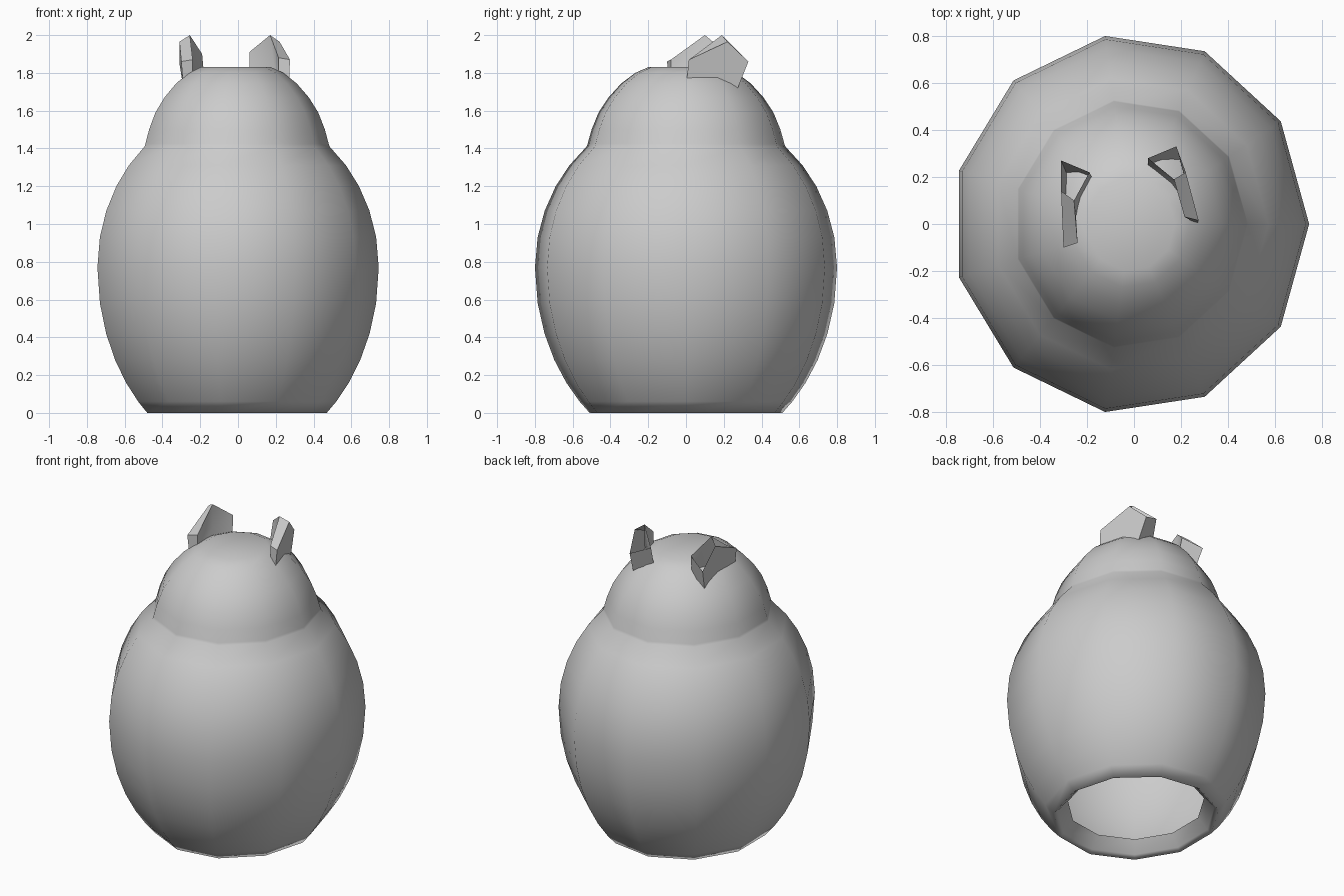
import bpy, bmesh
from math import cos, sin, pi, sqrt

if "Cube" in bpy.data.objects:
    bpy.data.objects.remove(bpy.data.objects["Cube"])

SIDES = 11


def make_object(name, bm):
    bmesh.ops.recalc_face_normals(bm, faces=bm.faces)
    for f in bm.faces:
        f.smooth = True
    mesh = bpy.data.meshes.new(name)
    bm.to_mesh(mesh)
    bm.free()
    ob = bpy.data.objects.new(name, mesh)
    bpy.context.collection.objects.link(ob)
    return ob


# body and head: one 11-sided turned shell, open underneath
profile = [(0.40, 0.09), (0.46, 0.02), (0.485, 0.0)]
for z in (0.06, 0.16, 0.28, 0.42, 0.58, 0.77, 0.93, 1.07, 1.2, 1.31, 1.41):
    half = 1.0 if z < 0.77 else 0.85
    profile.append((0.76 * sqrt(1 - ((z - 0.77) / half) ** 2), z))
profile += [(0.495, 1.425), (0.475, 1.5), (0.44, 1.59), (0.39, 1.67),
            (0.325, 1.745), (0.255, 1.8), (0.19, 1.83)]

bm = bmesh.new()
rings = [[bm.verts.new((r * cos(2 * pi * i / SIDES) - 0.015,
                        1.063 * r * sin(2 * pi * i / SIDES), z))
          for i in range(SIDES)] for r, z in profile]
for a, b in zip(rings, rings[1:]):
    for i in range(SIDES):
        j = (i + 1) % SIDES
        bm.faces.new((a[i], a[j], b[j], b[i]))
bm.faces.new(rings[-1])
make_object("body", bm)


# ears: folded troughs, open at the slanted rear end
def ear(name, pts):
    bm = bmesh.new()
    v = [bm.verts.new(p) for p in pts]
    tip_in, tip_out, end_out, end_in, front_in, front_out, fold, b1, b2, b3, b4 = v
    bm.faces.new((front_out, tip_out, end_out, b3, b2))
    inner = [front_in, tip_in, end_in, b4, b1]
    for a, b in zip(inner, inner[1:] + inner[:1]):
        bm.faces.new((a, b, fold))
    bm.faces.new((front_in, front_out, tip_out, tip_in))
    bm.faces.new((front_in, front_out, b2, b1))
    bm.faces.new((end_out, b3, b4, end_in))
    ob = make_object(name, bm)
    bpy.ops.object.select_all(action='DESELECT')
    ob.select_set(True)
    bpy.context.view_layer.objects.active = ob
    bpy.ops.object.shade_smooth_by_angle(angle=0.8)


ear("right_ear", [
    (0.17, 0.19, 2.0), (0.22, 0.22, 1.965), (0.18, 0.33, 1.86), (0.06, 0.28, 1.91),
    (0.215, 0.03, 1.88), (0.275, 0.015, 1.87), (0.19, 0.16, 1.84),
    (0.215, 0.03, 1.72), (0.27, 0.0, 1.72), (0.2, 0.25, 1.66), (0.06, 0.22, 1.68)])
ear("left_ear", [
    (-0.255, 0.10, 2.0), (-0.31, 0.14, 1.965), (-0.31, 0.27, 1.85), (-0.19, 0.22, 1.90),
    (-0.24, -0.08, 1.87), (-0.30, -0.10, 1.86), (-0.25, 0.09, 1.85),
    (-0.24, -0.08, 1.72), (-0.29, -0.09, 1.72), (-0.28, 0.2, 1.66), (-0.17, 0.18, 1.68)])
